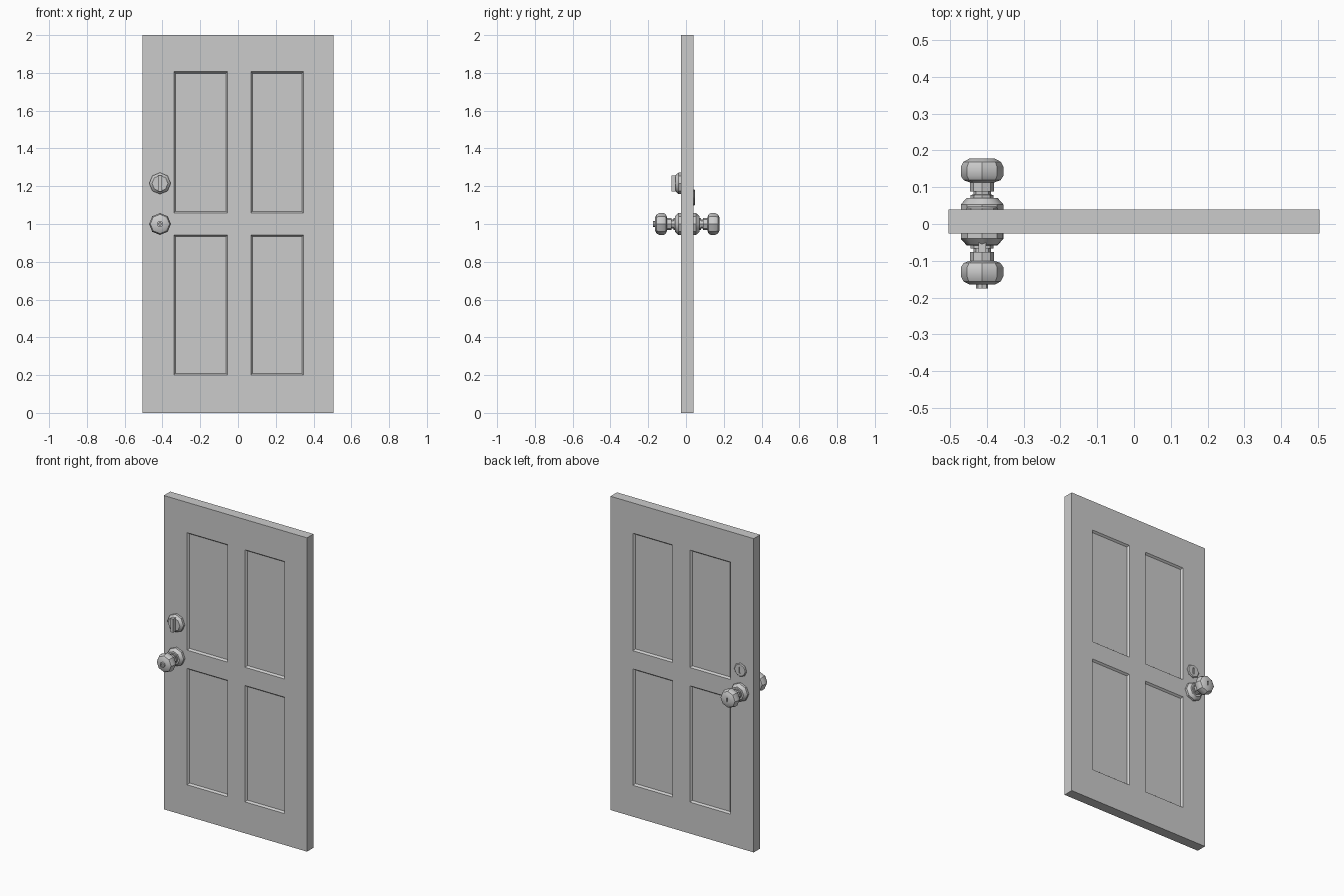
import bpy, bmesh
from math import cos, sin, tau, radians

if "Cube" in bpy.data.objects:
    bpy.data.objects.remove(bpy.data.objects["Cube"])

FRONT, BACK = -0.026, 0.039      # slab faces
LOCK_X = -0.413


def finish(name, bm, angle):
    bmesh.ops.recalc_face_normals(bm, faces=bm.faces[:])
    me = bpy.data.meshes.new(name)
    bm.to_mesh(me)
    bm.free()
    ob = bpy.data.objects.new(name, me)
    bpy.context.collection.objects.link(ob)
    bpy.ops.object.select_all(action='DESELECT')
    ob.select_set(True)
    bpy.context.view_layer.objects.active = ob
    bpy.ops.object.shade_smooth_by_angle(angle=radians(angle))
    return ob


def lathe(name, profile, z, side, n=8):
    """Turn (radius, distance from slab) points around a y axis; side -1 front, 1 back."""
    y0 = FRONT if side < 0 else BACK
    bm = bmesh.new()
    rings = [[bm.verts.new((LOCK_X + r * cos(tau * i / n), y0 + side * d, z + r * sin(tau * i / n)))
              for i in range(n)] for r, d in profile]
    for a, b in zip(rings, rings[1:]):
        for i in range(n):
            j = (i + 1) % n
            bm.faces.new((a[i], a[j], b[j], b[i]))
    bm.faces.new(rings[0])
    bm.faces.new(rings[-1])
    return finish(name, bm, 35)


def box(name, centre, size):
    bm = bmesh.new()
    bmesh.ops.create_cube(bm, size=1)
    bmesh.ops.scale(bm, vec=size, verts=bm.verts)
    bmesh.ops.translate(bm, vec=centre, verts=bm.verts)
    return finish(name, bm, 30)


def cut_slot(target, centre, size):
    cutter = box(target.name + "_cutter", centre, size)
    cutter.hide_render = True
    cutter.hide_viewport = True
    mod = target.modifiers.new("slot", 'BOOLEAN')
    mod.operation = 'DIFFERENCE'
    mod.solver = 'EXACT'
    mod.object = cutter


# Door slab: a grid on each face, with four recessed panels
xs = [-0.505, -0.34, -0.055, 0.068, 0.347, 0.505]
zs = [0, 0.2, 0.942, 1.058, 1.807, 2.0]
bm = bmesh.new()
panels = []
for y in (FRONT, BACK):
    g = [[bm.verts.new((x, y, z)) for z in zs] for x in xs]
    for i in range(5):
        for j in range(5):
            q = [g[i][j], g[i + 1][j], g[i + 1][j + 1], g[i][j + 1]]
            f = bm.faces.new(q if y < 0 else q[::-1])
            if i % 2 and j % 2:
                panels.append(f)
rim = [e for e in bm.edges if e.is_boundary]
bmesh.ops.bridge_loops(bm, edges=rim)
bm.normal_update()
bmesh.ops.inset_individual(bm, faces=panels, thickness=0.013, depth=-0.012)
finish("door_slab", bm, 50)

# Rose and knob on both sides
rose = [(0.058, -0.002), (0.058, 0.014), (0.042, 0.032), (0.031, 0.032), (0.031, 0.040),
        (0.024, 0.041), (0.024, 0.055)]
knob = [(0.033, 0.050), (0.033, 0.074), (0.050, 0.080), (0.058, 0.092), (0.058, 0.116),
        (0.051, 0.130), (0.034, 0.139)]
for side, label in ((-1, "front"), (1, "back")):
    lathe(label + "_knob_rose", rose, 1.0, side)
    k = lathe(label + "_knob", knob, 1.0, side)
cut_slot(k, (LOCK_X, BACK + 0.139, 1.0), (0.007, 0.016, 0.026))

# Lock button on the front knob
lathe("lock_button", [(0.016, 0.135), (0.016, 0.150), (0.008, 0.150), (0.006, 0.144)], 1.0, -1)

# Deadbolt: plate and thumb turn in front, key cylinder behind
lathe("deadbolt_plate", [(0.057, -0.002), (0.057, 0.014), (0.042, 0.030)], 1.215, -1)
box("thumb_turn", (LOCK_X, -0.064, 1.215), (0.02, 0.028, 0.086))
c = lathe("key_cylinder", [(0.043, -0.002), (0.043, 0.004), (0.038, 0.009)], 1.14, 1)
cut_slot(c, (LOCK_X, BACK + 0.009, 1.14), (0.010, 0.012, 0.040))
